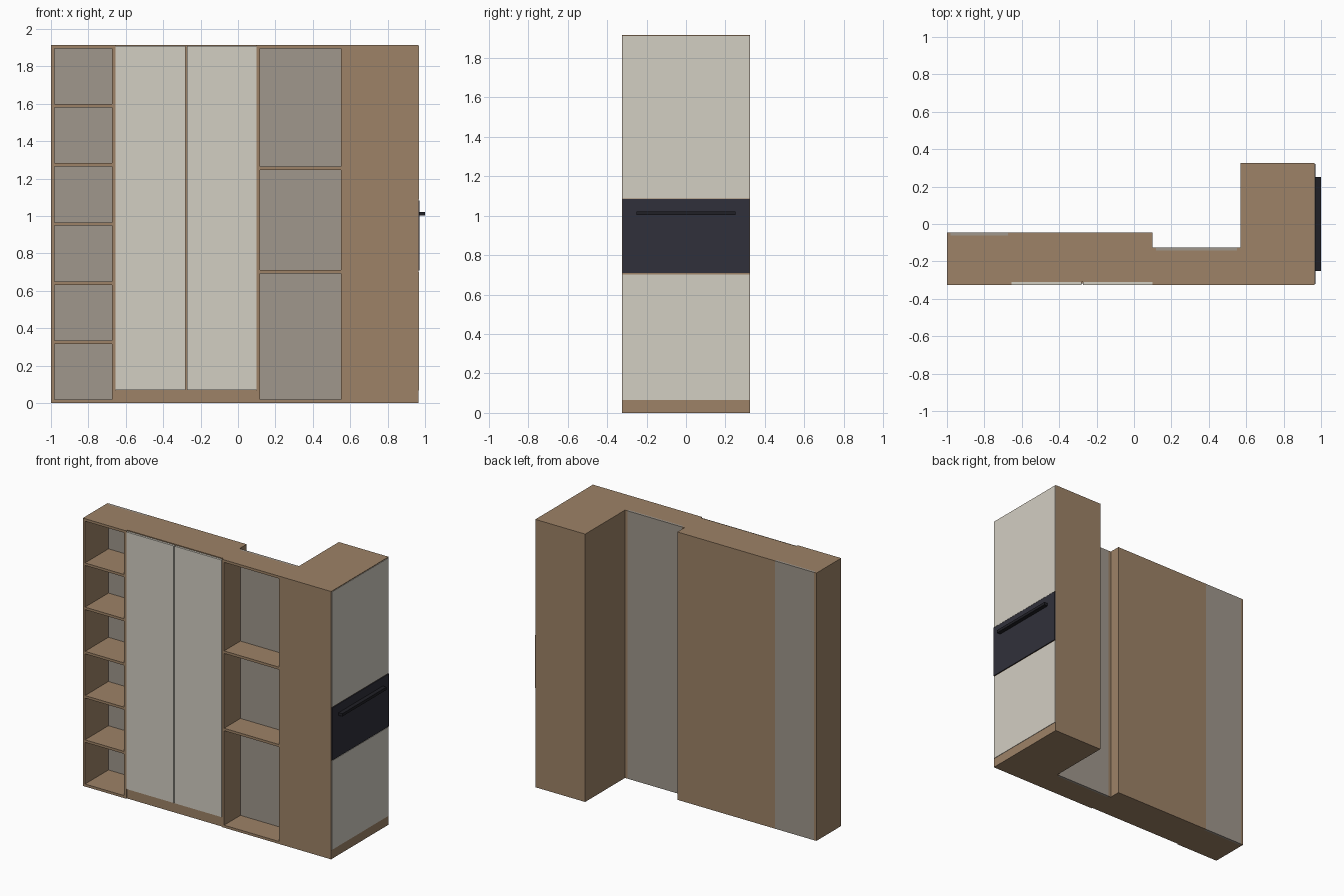
import bpy

if "Cube" in bpy.data.objects:
    bpy.data.objects.remove(bpy.data.objects["Cube"], do_unlink=True)


def material(name, rgb):
    m = bpy.data.materials.new(name)
    m.use_nodes = True
    m.diffuse_color = (*rgb, 1)
    for node in m.node_tree.nodes:
        if node.type == 'BSDF_PRINCIPLED':
            node.inputs["Base Color"].default_value = (*rgb, 1)
            node.inputs["Roughness"].default_value = 0.6
    return m


wood = material("brown wood", (0.34, 0.225, 0.135))
cream = material("cream front", (0.65, 0.62, 0.545))
grey = material("grey back panel", (0.35, 0.31, 0.265))
dark = material("dark oven glass", (0.03, 0.03, 0.043))
black = material("black handle", (0.014, 0.014, 0.019))


def box(name, mat, x, y, z):
    """Box spanning the given (low, high) ranges."""
    bpy.ops.mesh.primitive_cube_add(size=1, location=[sum(r) / 2 for r in (x, y, z)])
    ob = bpy.context.object
    ob.name = name
    ob.scale = [r[1] - r[0] for r in (x, y, z)]
    bpy.ops.object.transform_apply(location=False, rotation=False, scale=True)
    ob.data.materials.append(mat)
    return ob


HEIGHT = 1.915
FRONT = -0.325
BOARD = 0.018


def open_shelf(name, x0, x1, back, shelves):
    """Open bookcase: two sides, a back and evenly spaced boards."""
    inner = (x0 + BOARD, x1 - BOARD)
    box(name + "_right_side", wood, (x0, inner[0]), (FRONT, back), (0, HEIGHT))
    box(name + "_left_side", wood, (inner[1], x1), (FRONT, back), (0, HEIGHT))
    box(name + "_back", grey, inner, (back - 0.016, back), (0, HEIGHT))
    step = (HEIGHT - BOARD) / (shelves + 1)
    for i in range(shelves + 2):
        z = i * step if shelves > 2 or i in (0, 3) else 0.14 + i * 0.553
        box(f"{name}_board_{i}", wood, inner, (FRONT, back - 0.016), (z, z + BOARD))


# Narrow bookcase and the shallower one beside the tall cabinet
open_shelf("narrow_bookcase", -1.0, -0.655, -0.045, 5)
open_shelf("shallow_bookcase", 0.10, 0.57, -0.125, 2)

# Two-door wardrobe
box("wardrobe_body", wood, (-0.655, 0.10), (-0.31, -0.045), (0, HEIGHT))
box("wardrobe_plinth", wood, (-0.655, 0.10), (-0.318, -0.31), (0, 0.066))
for side, x in (("right", (-0.654, -0.281)), ("left", (-0.273, 0.099))):
    box(f"wardrobe_{side}_door", cream, x, (FRONT, -0.31), (0.07, 1.908))

# Tall oven cabinet with its fronts on the +x side
box("tall_cabinet_body", wood, (0.57, 0.964), (FRONT, 0.325), (0, HEIGHT))
for name, mat, z, out in (("lower_front", cream, (0.066, 0.702), 0.967),
                          ("oven_front", dark, (0.708, 1.083), 0.971),
                          ("upper_front", cream, (1.088, 1.91), 0.967)):
    box(name, mat, (0.96, out), (-0.321, 0.321), z)
box("oven_handle", black, (0.971, 1.0), (-0.25, 0.25), (1.002, 1.022))
